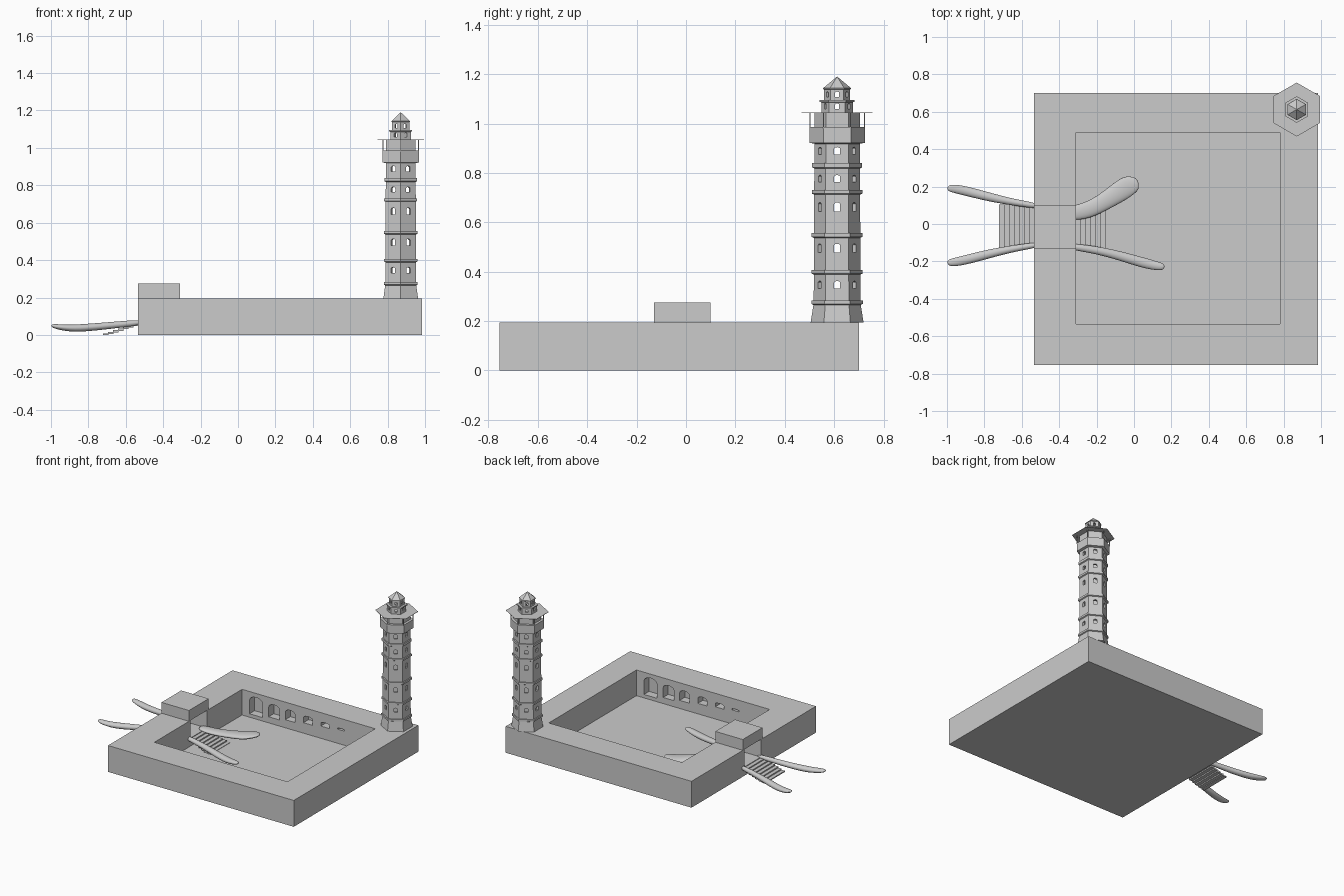
import bpy, bmesh, math
from mathutils import Vector, Matrix

if "Cube" in bpy.data.objects:
    bpy.data.objects.remove(bpy.data.objects["Cube"])


def make(name, verts, faces, smooth=False):
    me = bpy.data.meshes.new(name)
    me.from_pydata(verts, [], faces)
    bm = bmesh.new()
    bm.from_mesh(me)
    bmesh.ops.recalc_face_normals(bm, faces=bm.faces)
    bm.to_mesh(me)
    bm.free()
    for p in me.polygons:
        p.use_smooth = smooth
    ob = bpy.data.objects.new(name, me)
    bpy.context.collection.objects.link(ob)
    return ob


def box(name, x0, x1, y0, y1, z0, z1):
    v = [(x, y, z) for x in (x0, x1) for y in (y0, y1) for z in (z0, z1)]
    f = [(0, 1, 3, 2), (4, 6, 7, 5), (0, 4, 5, 1), (2, 3, 7, 6), (0, 2, 6, 4), (1, 5, 7, 3)]
    return make(name, v, f)


def loft(name, rings, loop=False, smooth=False):
    n = len(rings[0])
    v = [p for r in rings for p in r]
    m = len(rings)
    f = [(a * n + i, a * n + (i + 1) % n, (a + 1) % m * n + (i + 1) % n, (a + 1) % m * n + i)
         for a in range(m if loop else m - 1) for i in range(n)]
    if not loop:
        f += [tuple(range(n)), tuple(range((m - 1) * n, m * n))]
    return make(name, v, f, smooth)


def arch_rings(cx, cz, w, h, y0, y1):
    """Round-topped opening, centred at cx, cz, running from y0 to y1."""
    r = w / 2
    rise = min(r * .6, h * .3)
    prof = [(-r, -h / 2), (r, -h / 2)]
    prof += [(r * math.cos(math.pi * i / 6), h / 2 - rise + rise * math.sin(math.pi * i / 6))
             for i in range(7)]
    return [[(cx + x, y, cz + z) for x, z in prof] for y in (y0, y1)]


def cutter(name, rings_list, matrix=Matrix()):
    """Join several separate arches into one hidden cutting object."""
    v, f = [], []
    for a, b in rings_list:
        k, n = len(v), len(a)
        v += [matrix @ Vector(p) for p in a + b]
        f += [tuple(range(k, k + n)), tuple(range(k + n, k + 2 * n))]
        f += [(k + i, k + (i + 1) % n, k + n + (i + 1) % n, k + n + i) for i in range(n)]
    ob = make(name, v, f)
    ob.hide_render = True
    ob.hide_set(True)
    return ob


def cut(ob, tool):
    m = ob.modifiers.new("cut", 'BOOLEAN')
    m.operation = 'DIFFERENCE'
    m.solver = 'EXACT'
    m.object = tool


# Courtyard walls and floor
H = .195
back = box("back_wall", -.535, .985, .49, .70, 0, H)
front = box("front_wall", -.535, .985, -.755, -.535, 0, H)
box("right_wall", .78, .985, -.535, .49, 0, H)
box("left_wall_front", -.535, -.31, -.535, -.11, 0, H)
box("left_wall_back", -.535, -.31, .08, .49, 0, H)
box("courtyard_floor", -.31, .78, -.535, .49, 0, .005)

# Shrinking rows of niches on the two long inner walls
niches = [(-.195, .098, .107, .135), (-.047, .10, .09, .10), (.084, .105, .08, .08),
          (.23, .11, .075, .055), (.37, .112, .07, .033), (.50, .115, .055, .012)]
cut(back, cutter("back_niche_cutter",
                 [arch_rings(x, z, w, h, .45, .55) for x, z, w, h in niches]))
cut(front, cutter("front_niche_cutter",
                  [arch_rings(.47 - x, z, w, h, -.595, -.50) for x, z, w, h in niches]))

# Gatehouse over the passage
box("gatehouse", -.535, -.31, -.13, .10, H, .275)
box("passage_floor", -.535, -.31, -.11, .08, 0, .065)

# Stairs down both sides of the passage
for i in range(7):
    z = .057 - i * .0087
    d = i * .0267
    box(f"outer_step_{i}", -.562 - d, -.533 - d, -.125, .105, max(z - .009, 0), z + .003)
    box(f"inner_step_{i}", -.312 + d, -.283 + d, -.12 - d * .15, .05 + d * .25,
        max(z - .009, 0), z + .003)


# Leaf-shaped stair rails: x, y, z, half width, half thickness
def rail(name, pts):
    rings = []
    for i, (x, y, z, w, t) in enumerate(pts):
        a, b = pts[max(i - 1, 0)], pts[min(i + 1, len(pts) - 1)]
        d = Vector((b[0] - a[0], b[1] - a[1], 0)).normalized()
        side = Vector((-d.y, d.x, 0))
        rings.append([Vector((x, y, z)) + side * w * math.cos(math.tau * k / 8)
                      + Vector((0, 0, t * math.sin(math.tau * k / 8))) for k in range(8)])
    ob = loft(name, rings, smooth=True)
    ob.modifiers.new("smooth", 'SUBSURF').levels = 2
    ob.modifiers["smooth"].render_levels = 2


for name, s, off in (("outer_rail_back", 1, 0), ("outer_rail_front", -1, .015)):
    rail(name, [(x, s * (y + off), z, w, t) for x, y, z, w, t in (
        (-1.0, .192, .05, .016, .010), (-.96, .190, .042, .026, .016),
        (-.88, .172, .034, .028, .022), (-.77, .143, .042, .026, .022),
        (-.64, .115, .055, .019, .019), (-.50, .094, .068, .017, .017))])
rail("inner_rail_front", [(-.36, -.118, .068, .019, .017), (-.22, -.135, .055, .022, .019),
                          (-.08, -.168, .042, .027, .022), (.05, -.208, .036, .031, .022),
                          (.13, -.226, .045, .026, .016), (.165, -.230, .05, .016, .010)])
rail("inner_rail_back", [(-.36, .055, .068, .044, .017), (-.25, .068, .058, .048, .019),
                         (-.15, .125, .044, .052, .022), (-.075, .175, .036, .062, .022),
                         (-.02, .212, .044, .062, .016), (.028, .215, .05, .030, .010)])

# Six-sided tower
C = Vector((.87, .612, 0))


def hexring(r, z):
    return [C + Vector((r * math.sin(math.tau * i / 6), r * math.cos(math.tau * i / 6), z))
            for i in range(6)]


# Hollow shaft, with stepped string courses between the storeys
prof = [(.107, H), (.096, .265)]
for z0, z1, r in ((.265, .283, .095), (.388, .406, .094), (.537, .556, .094),
                  (.712, .730, .093), (.818, .840, .092)):
    prof += [(r, z0), (r + .009, z0 + .004), (r + .009, z1), (r, z1)]
prof += [(.092, .918), (.112, .922), (.112, .985), (.092, .985), (.092, 1.042),
         (.076, 1.042), (.076, H)]
shaft = loft("tower_shaft", [hexring(r, z) for r, z in prof], loop=True)

# Lantern storeys above the gallery
prof = [(.064, 1.045), (.064, 1.086), (.071, 1.088), (.071, 1.096), (.053, 1.096),
        (.053, 1.138), (.057, 1.140), (.057, 1.144), (.042, 1.144), (.042, 1.045)]
lantern = loft("tower_lantern", [hexring(r, z) for r, z in prof], loop=True)

# Window openings straight through, in three directions
for k in range(3):
    m = Matrix.Translation(C) @ Matrix.Rotation(math.pi / 2 + k * math.pi / 3, 4, 'Z')
    cut(shaft, cutter(f"shaft_window_cutter_{k}",
                      [arch_rings(0, z, .025, h, -.2, .2) for z, h in
                       ((.347, .030), (.495, .036), (.662, .036), (.777, .028), (.889, .030))], m))
    cut(lantern, cutter(f"lantern_window_cutter_{k}",
                        [arch_rings(0, z, .016, .022, -.2, .2) for z in (1.07, 1.118)], m))

# Gallery roof plate, its posts and the pointed cap
loft("gallery_roof", [hexring(.144, 1.043), hexring(.144, 1.045)])
for i, p in enumerate(hexring(.110, 0)):
    box(f"gallery_post_{i}", p.x - .002, p.x + .002, p.y - .002, p.y + .002, .98, 1.044)
loft("tower_cap", [hexring(.057, 1.143), hexring(.0005, 1.19)])
